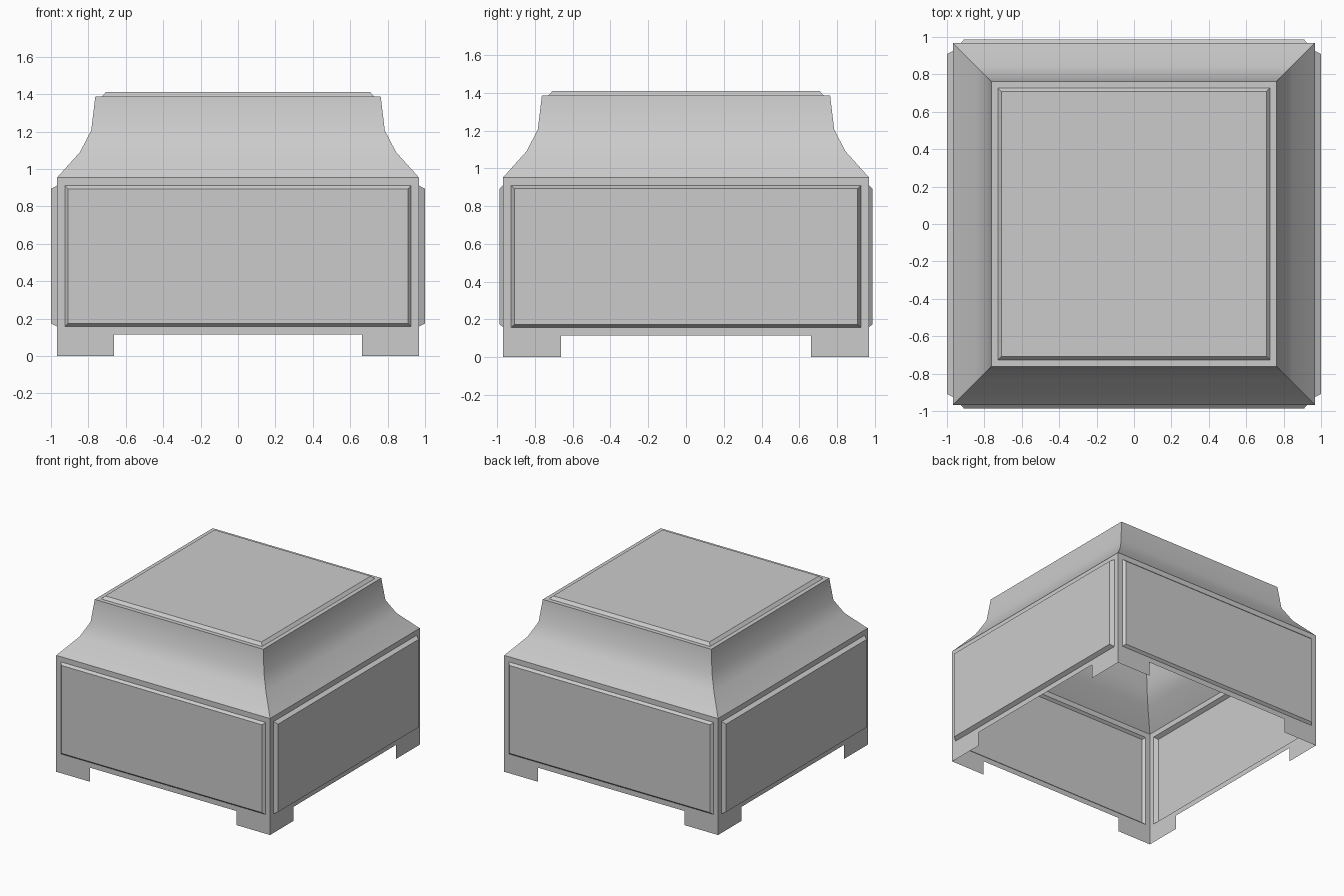
import bpy, bmesh, math
from mathutils import Matrix

cube = bpy.data.objects.get("Cube")
if cube:
    bpy.data.objects.remove(cube, do_unlink=True)

stone = bpy.data.materials.new("stone grey")
stone.use_nodes = True
colour = (0.6, 0.6, 0.6, 1)
stone.diffuse_color = colour
stone.node_tree.nodes["Principled BSDF"].inputs["Base Color"].default_value = colour

HALF = 0.968        # half width of the body
WALL_BOTTOM = 0.115
WALL_TOP = 0.953
FOOT_INNER = 0.662


def finish(bm, name):
    bmesh.ops.remove_doubles(bm, verts=bm.verts, dist=0.0001)
    mesh = bpy.data.meshes.new(name)
    bm.to_mesh(mesh)
    bm.free()
    mesh.materials.append(stone)
    obj = bpy.data.objects.new(name, mesh)
    bpy.context.collection.objects.link(obj)
    bpy.ops.object.select_all(action='DESELECT')
    obj.select_set(True)
    bpy.context.view_layer.objects.active = obj
    bpy.ops.object.shade_smooth_by_angle(angle=math.radians(30))
    return obj


def quad(bm, points):
    return bm.faces.new([bm.verts.new(p) for p in points])


def raise_panel(bm, face, margin, bevel, height):
    """Flat border around the face, then a bevelled raised field."""
    bmesh.ops.inset_individual(bm, faces=[face], thickness=margin, depth=0)
    bmesh.ops.inset_individual(bm, faces=[face], thickness=bevel, depth=height)


# Four thin walls with raised panels, front first, then turning
sides = ("front", "left", "back", "right")
for i, side in enumerate(sides):
    bm = bmesh.new()
    wall = quad(bm, [(-HALF, -HALF, WALL_BOTTOM), (HALF, -HALF, WALL_BOTTOM),
                     (HALF, -HALF, WALL_TOP), (-HALF, -HALF, WALL_TOP)])
    wall.normal_update()
    raise_panel(bm, wall, 0.06, 0.024, 0.032 if i % 2 else 0.019)
    bm.transform(Matrix.Rotation(i * math.pi / 2, 4, 'Z'))
    finish(bm, side + "_wall")

# L-shaped plate feet at the corners
corners = ("front_left", "back_left", "back_right", "front_right")
for i, corner in enumerate(corners):
    bm = bmesh.new()
    path = [(FOOT_INNER, -HALF), (HALF, -HALF), (HALF, -FOOT_INNER)]
    for a, b in zip(path, path[1:]):
        quad(bm, [(*a, 0), (*b, 0), (*b, WALL_BOTTOM), (*a, WALL_BOTTOM)])
    bm.transform(Matrix.Rotation(i * math.pi / 2, 4, 'Z'))
    finish(bm, corner + "_foot")

# Hollow curved cap: square rings lofted up a concave profile
profile = [(HALF, WALL_TOP), (0.845, 1.09), (0.785, 1.205), (0.763, 1.387)]
bm = bmesh.new()
rings = [[bm.verts.new((sx * r, sy * r, z))
          for sx, sy in ((-1, -1), (1, -1), (1, 1), (-1, 1))] for r, z in profile]
for low, high in zip(rings, rings[1:]):
    for k in range(4):
        n = (k + 1) % 4
        bm.faces.new((low[k], low[n], high[n], high[k]))
top = bm.faces.new(rings[-1])
bm.normal_update()
raise_panel(bm, top, 0.049, 0.03, 0.023)
finish(bm, "curved_cap")
